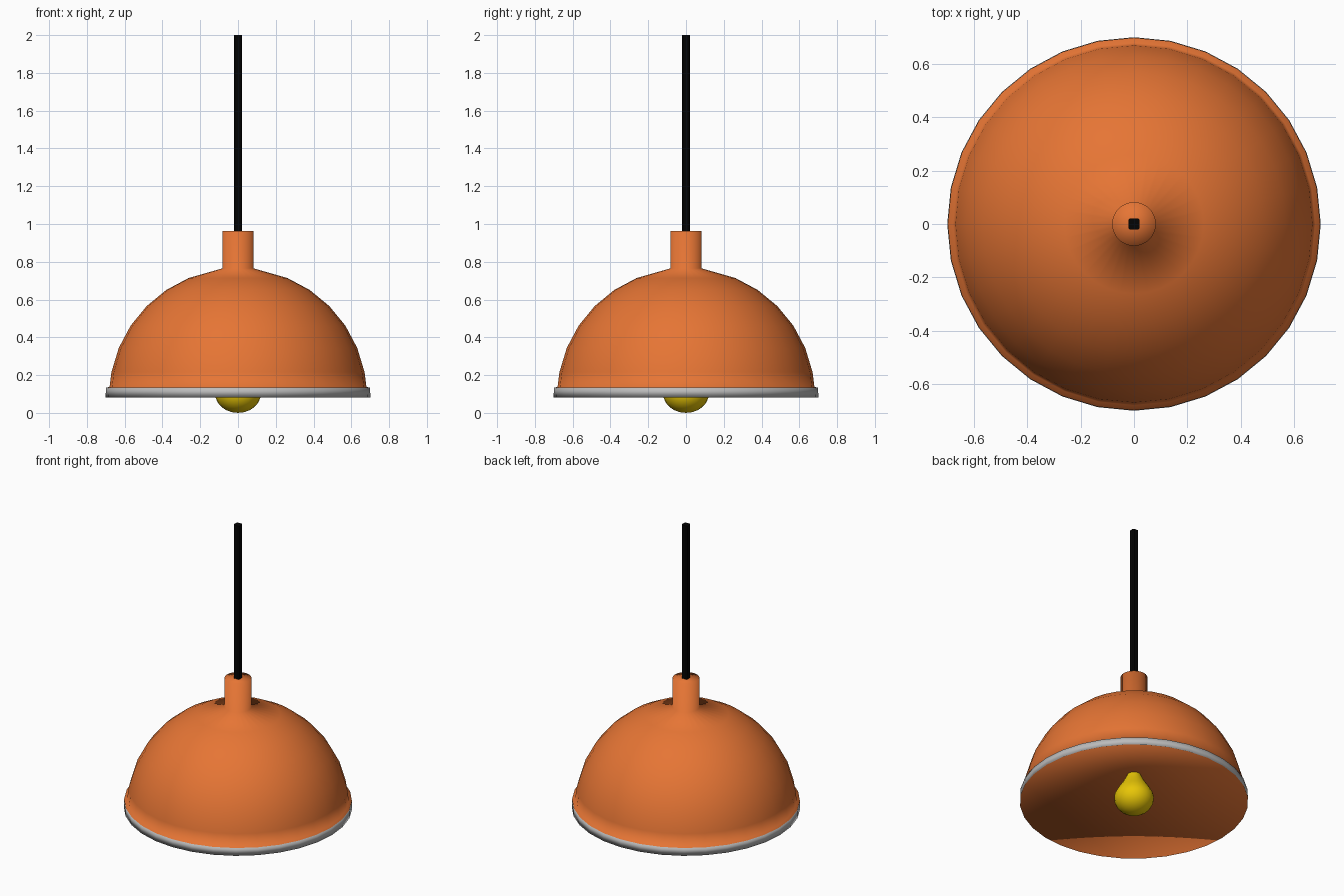
import bpy, bmesh, math

if "Cube" in bpy.data.objects:
    bpy.data.objects.remove(bpy.data.objects["Cube"])


def material(name, rgb):
    m = bpy.data.materials.new(name)
    m.diffuse_color = (*rgb, 1.0)
    m.use_nodes = True
    m.node_tree.nodes["Principled BSDF"].inputs["Base Color"].default_value = m.diffuse_color
    return m


ORANGE = material("orange_enamel", (0.79, 0.178, 0.035))
GREY = material("pale_grey", (0.5, 0.5, 0.5))
BLACK = material("black_cord", (0.001, 0.001, 0.001))
YELLOW = material("bulb_yellow", (0.8, 0.56, 0.002))


def finish(name, bm, mats, smooth):
    """Turn a bmesh into a named object."""
    bmesh.ops.recalc_face_normals(bm, faces=bm.faces[:])
    for f in bm.faces:
        f.smooth = smooth
    me = bpy.data.meshes.new(name)
    bm.to_mesh(me)
    bm.free()
    for m in mats:
        me.materials.append(m)
    ob = bpy.data.objects.new(name, me)
    bpy.context.collection.objects.link(ob)
    return ob


def lathe(name, profile, sides, mats):
    """Spin an (r, z) profile around z; points with r = 0 become poles."""
    bm = bmesh.new()
    rings = []
    for r, z in profile:
        if r == 0:
            rings.append([bm.verts.new((0, 0, z))])
        else:
            angles = [math.tau * i / sides for i in range(sides)]
            rings.append([bm.verts.new((r * math.cos(a), r * math.sin(a), z)) for a in angles])
    for a, b in zip(rings, rings[1:]):
        for i in range(sides):
            j = (i + 1) % sides
            quad = [a[i % len(a)], b[i % len(b)], b[j % len(b)], a[j % len(a)]]
            bm.faces.new(list(dict.fromkeys(quad)))
    return finish(name, bm, mats, True)


# Shade: collar, dome, flared rim, then a shallow cone closing the underside
step = math.pi / 16
dome = [(0.683 * math.cos(k * step), 0.083 + 0.683 * math.sin(k * step)) for k in range(6, 0, -1)]
profile = ([(0, 0.962), (0.082, 0.962), (0.082, 0.765)] + dome +
           [(0.68, 0.137), (0.699, 0.134), (0.701, 0.082), (0, 0.28)])
shade = lathe("lamp_shade", profile, 32, [ORANGE, GREY])

# Grey band: the outward faces of the rim
for p in shade.data.polygons:
    if 0.09 < p.center.z < 0.13 and math.hypot(p.center.x, p.center.y) > 0.68:
        p.material_index = 1

# Bulb: round at the bottom, tapering to a narrow neck sunk into the shade
bulb_round = [(0.122 * math.sin(math.radians(t)), 0.105 - 0.105 * math.cos(math.radians(t)))
              for t in range(15, 106, 15)]
lathe("light_bulb", [(0, 0)] + bulb_round +
      [(0.094, 0.175), (0.065, 0.22), (0.044, 0.262), (0.036, 0.29), (0, 0.3)], 24, [YELLOW])

# Hanging cord: square with clipped corners
bm = bmesh.new()
bmesh.ops.create_cube(bm, size=1)
for v in bm.verts:
    v.co = (v.co.x * 0.042, v.co.y * 0.042, 1.475 + v.co.z * 1.05)
corners = [e for e in bm.edges if abs(e.verts[0].co.z - e.verts[1].co.z) > 0.5]
bmesh.ops.bevel(bm, geom=corners, offset=0.006, segments=1, affect='EDGES')
finish("hanging_cord", bm, [BLACK], False)
